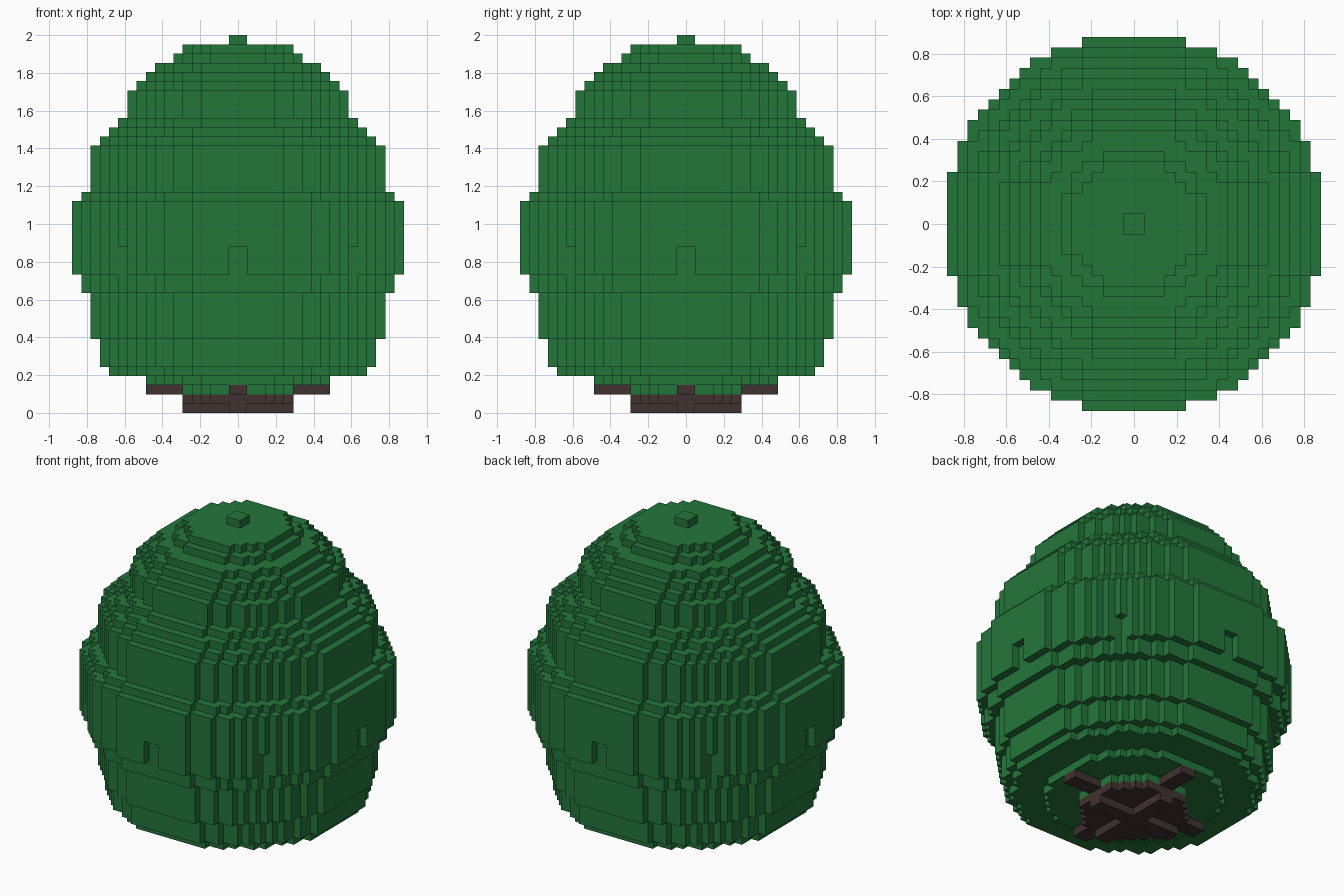
import bpy
import bmesh

if "Cube" in bpy.data.objects:
    bpy.data.objects.remove(bpy.data.objects["Cube"], do_unlink=True)

U = 2 / 41  # size of one block


def material(name, rgb):
    m = bpy.data.materials.new(name)
    m.use_nodes = True
    m.diffuse_color = (*rgb, 1)
    bsdf = m.node_tree.nodes["Principled BSDF"]
    bsdf.inputs["Base Color"].default_value = (*rgb, 1)
    bsdf.inputs["Roughness"].default_value = 0.9
    return m


def disc(r, k):
    """Blocks of one round layer, r blocks in radius, at height k."""
    return {(x, y, k) for x in range(-r, r) for y in range(-r, r)
            if (x + 0.5) ** 2 + (y + 0.5) ** 2 <= (r + 0.25) ** 2}


def cross(length, k):
    """Two crossing beams, two blocks wide."""
    arm = {(x, y, k) for x in range(-length, length) for y in (-1, 0)}
    return arm | {(y, x, k) for x, y, k in arm}


def blocks_to_object(name, cells, mat):
    """Build only the outer skin of a set of blocks."""
    bm = bmesh.new()
    verts = {}

    def vert(p):
        if p not in verts:
            verts[p] = bm.verts.new([c * U for c in p])
        return verts[p]

    for cell in cells:
        for axis in range(3):
            for side in (0, 1):
                near = list(cell)
                near[axis] += 2 * side - 1
                if tuple(near) in cells:
                    continue
                a, b = (axis + 1) % 3, (axis + 2) % 3
                ring = []
                for da, db in ((0, 0), (1, 0), (1, 1), (0, 1)):
                    p = list(cell)
                    p[axis] += side
                    p[a] += da
                    p[b] += db
                    ring.append(vert(tuple(p)))
                bm.faces.new(ring if side else ring[::-1])
    # Merge the block faces into large flat panels
    bmesh.ops.dissolve_limit(bm, angle_limit=0.01, verts=bm.verts, edges=bm.edges)
    mesh = bpy.data.meshes.new(name)
    bm.to_mesh(mesh)
    bm.free()
    mesh.materials.append(mat)
    obj = bpy.data.objects.new(name, mesh)
    bpy.context.collection.objects.link(obj)
    return obj


leaf = material("leaf green", (0.0176, 0.180, 0.043))
bark = material("dark bark", (0.051, 0.032, 0.030))

# Foliage tiers from the bottom: (radius, number of layers)
tiers = [(6, 1), (10, 1), (14, 1), (15, 3), (16, 5), (17, 2), (18, 8), (17, 1),
         (16, 5), (15, 1), (14, 1), (13, 1), (12, 3), (11, 1), (10, 1), (9, 1),
         (7, 1), (6, 1), (1, 1)]
foliage = set()
k = 2
for radius, layers in tiers:
    for _ in range(layers):
        foliage |= disc(radius, k)
        k += 1

# Notches in the lower rim of the widest tier, on eight sides
for z in (15, 16, 17):
    for s in (-18, 17):
        foliage -= {(s, -1, z), (s, 0, z), (-1, s, z), (0, s, z)}
    foliage -= {(x, y, z) for x in (-13, 12) for y in (-13, 12)}

# Trunk disc with a ridge cross below and branch beams above
branches = cross(10, 2)
trunk = cross(6, 0) | disc(6, 1) | branches

blocks_to_object("foliage", foliage - branches, leaf)
blocks_to_object("trunk", trunk, bark)
